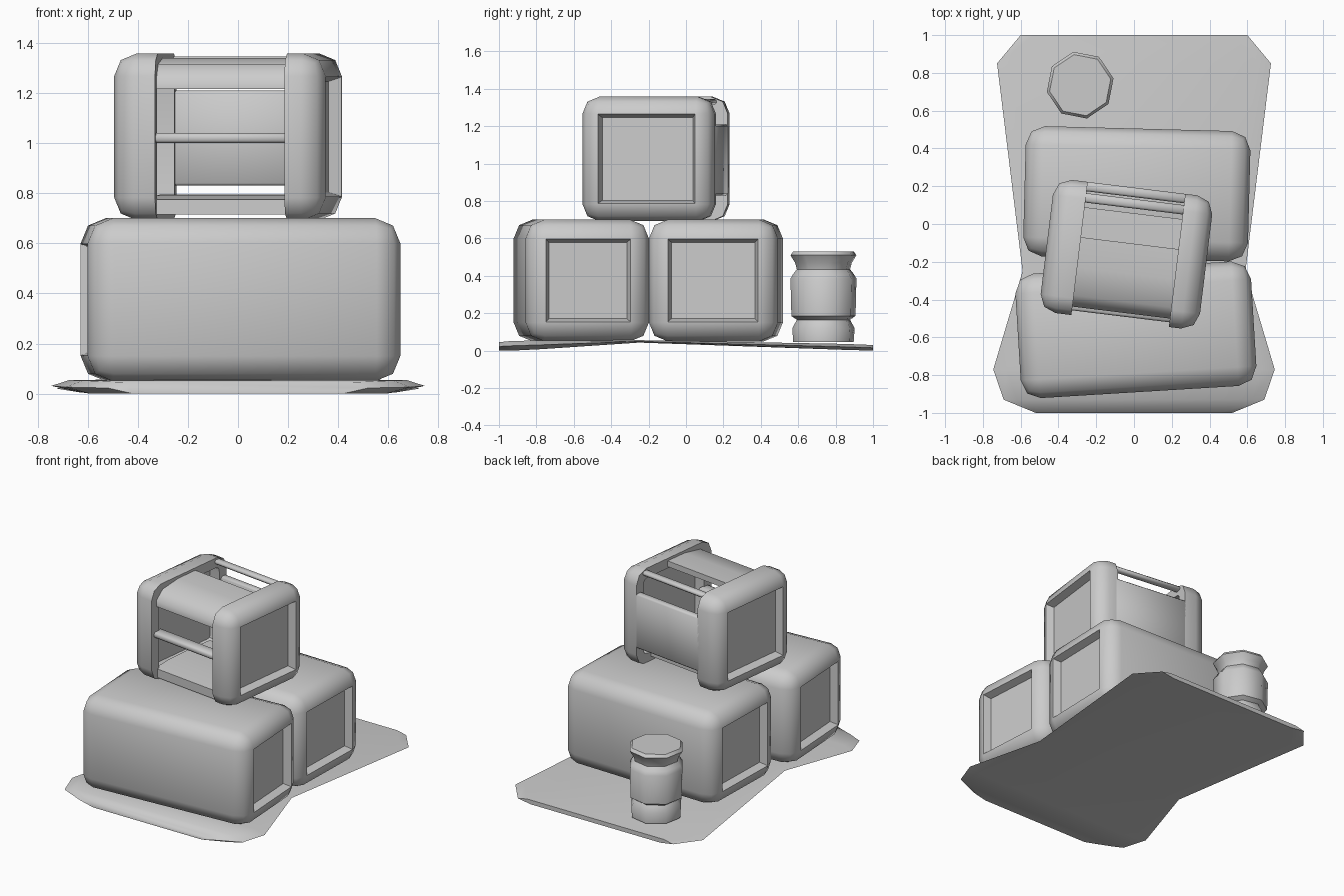
import bpy, bmesh, math
from mathutils import Matrix, Vector

if "Cube" in bpy.data.objects:
    bpy.data.objects.remove(bpy.data.objects["Cube"])

grey = bpy.data.materials.new("plain grey")
grey.diffuse_color = (0.6, 0.6, 0.6, 1)
grey.use_nodes = True
grey.node_tree.nodes["Principled BSDF"].inputs["Base Color"].default_value = grey.diffuse_color


def finish(bm, name, loc=(0, 0, 0), rot=0, angle=50):
    bmesh.ops.recalc_face_normals(bm, faces=bm.faces)
    me = bpy.data.meshes.new(name)
    bm.to_mesh(me)
    bm.free()
    me.materials.append(grey)
    ob = bpy.data.objects.new(name, me)
    ob.location = loc
    ob.rotation_euler = (0, 0, math.radians(rot))
    bpy.context.collection.objects.link(ob)
    bpy.ops.object.select_all(action='DESELECT')
    bpy.context.view_layer.objects.active = ob
    ob.select_set(True)
    bpy.ops.object.shade_smooth_by_angle(angle=math.radians(angle))
    return ob


def box_mesh(size, bevel, segments, centre=(0, 0, 0)):
    bm = bmesh.new()
    m = Matrix.Translation(centre) @ Matrix.Diagonal((*size, 1))
    bmesh.ops.create_cube(bm, size=1, matrix=m)
    bmesh.ops.bevel(bm, geom=bm.edges[:], offset=bevel, segments=segments,
                    profile=0.5, affect='EDGES')
    return bm


def crate_mesh(size, bevel=0.1):
    """Rounded crate with a sunken panel on both x ends."""
    bm = box_mesh(size, bevel, 2)
    ends = [f for f in bm.faces if abs(f.normal.x) > 0.99]
    bmesh.ops.inset_individual(bm, faces=ends, thickness=0.005)
    bmesh.ops.inset_individual(bm, faces=ends, thickness=0.025, depth=-0.05)
    return bm


def loft(rings, name, **kw):
    """Skin closed rings of points and cap both ends."""
    bm = bmesh.new()
    vs = [[bm.verts.new(p) for p in r] for r in rings]
    n = len(vs[0])
    for a, b in zip(vs, vs[1:]):
        for i in range(n):
            j = (i + 1) % n
            bm.faces.new((a[i], a[j], b[j], b[i]))
    bm.faces.new(vs[0])
    bm.faces.new(vs[-1])
    return finish(bm, name, **kw)


# ground slab: waisted outline with an arched underside (y, half width, top, bottom)
stations = [(-1.00, 0.52, 0.045, 0.0), (-0.93, 0.69, 0.052, 0.0),
            (-0.77, 0.745, 0.054, 0.008), (-0.25, 0.59, 0.056, 0.043),
            (0.85, 0.725, 0.036, 0.004), (1.00, 0.60, 0.03, 0.0)]
rings = []
for y, w, t, b in stations:
    mid = (t + b) / 2
    rings.append([(-w, y, mid), (-w + 0.07, y, t), (w - 0.07, y, t),
                  (w, y, mid), (w - 0.1, y, b), (-w + 0.1, y, b)])
loft(rings, "ground_slab")

# two lower crates
finish(crate_mesh((1.25, 0.66, 0.65)), "front_crate", (0.01, -0.56, 0.375), 3.5)
finish(crate_mesh((1.19, 0.69, 0.65)), "back_crate", (0.015, 0.16, 0.375), -1.5)

# open upper crate: two end frames, hollow toward the inside, joined by slats
SIZE = Vector((0.85, 0.71, 0.665))
POS, TURN = (-0.04, -0.16, 1.025), -7
for side, inner, name in ((-1, -0.25, "left_end_frame"), (1, 0.27, "right_end_frame")):
    bm = crate_mesh(SIZE, 0.09)
    cut = bmesh.ops.bisect_plane(bm, geom=bm.verts[:] + bm.edges[:] + bm.faces[:],
                                 plane_co=(inner, 0, 0),
                                 plane_no=(side, 0, 0), clear_inner=True)
    rim = [e for e in cut["geom_cut"] if isinstance(e, bmesh.types.BMEdge)]
    bmesh.ops.contextual_create(bm, geom=rim)
    bmesh.ops.recalc_face_normals(bm, faces=bm.faces)
    cap = [f for f in bm.faces if f.normal.x * side < -0.9
           and abs(f.calc_center_median().x - inner) < 0.001]
    bmesh.ops.inset_individual(bm, faces=cap, thickness=0.07)
    bmesh.ops.inset_individual(bm, faces=cap, thickness=0.01, depth=-0.07)
    finish(bm, name, POS, TURN)

# straight slats: name, depth, height, centre y, centre z (relative to the crate)
slats = [("back_wall", 0.05, 0.38, 0.33, -0.005),
         ("front_bar", 0.08, 0.04, -0.29, -0.005),
         ("top_back_slat", 0.05, 0.03, 0.27, 0.305)]
for name, d, h, y, z in slats:
    bm = box_mesh((0.56, d, h), 0.01, 1, (0.01, y, z))
    finish(bm, name, POS, TURN)


def curved_slat(name, pts, thick):
    """Slat with a bent cross-section in y and z, running along x."""
    sec = pts + [(y, z - thick) for y, z in reversed(pts)]
    loft([[(x, y, z) for y, z in sec] for x in (-0.27, 0.29)], name, loc=POS, rot=TURN)


# roof slat bends down at the front edge
curved_slat("top_slat", [(-0.31, 0.23), (-0.25, 0.29), (-0.10, 0.315), (0.06, 0.315)], 0.04)
curved_slat("floor_slat", [(-0.30, -0.25), (-0.17, -0.235), (0.0, -0.23), (0.22, -0.235)], 0.06)

# eight-sided jar with a pinched neck and foot (radius, height)
profile = [(0.165, 0.045), (0.17, 0.12), (0.145, 0.165), (0.175, 0.185),
           (0.18, 0.385), (0.165, 0.41), (0.145, 0.435), (0.155, 0.47),
           (0.18, 0.51), (0.165, 0.53)]
loft([[(r * math.cos(k * math.pi / 4 + 0.2), r * math.sin(k * math.pi / 4 + 0.2), z)
       for k in range(8)] for r, z in profile],
     "jar", loc=(-0.285, 0.735, 0), angle=46)
